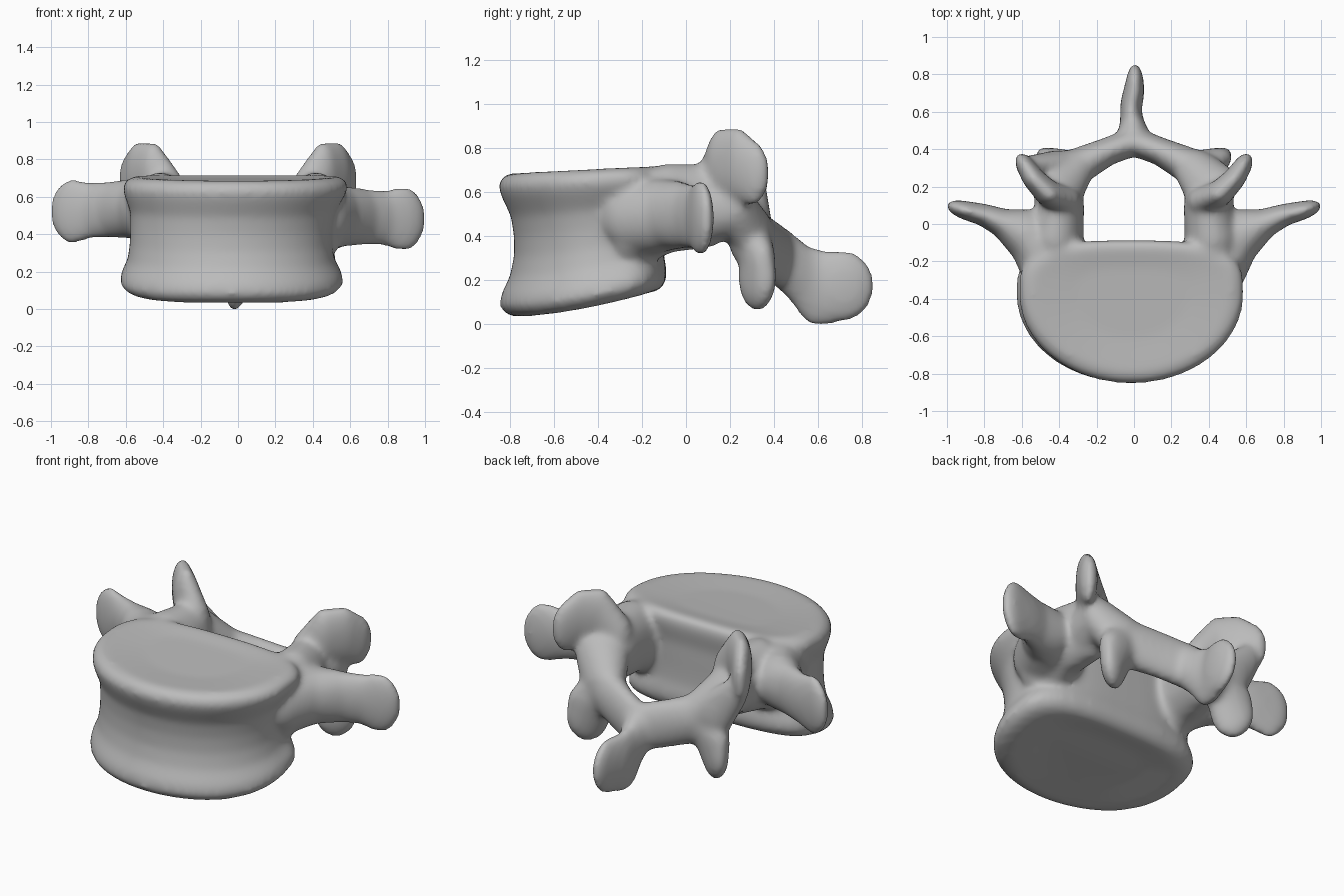
import bpy, bmesh, math
from mathutils import Matrix, Vector

cube = bpy.data.objects.get("Cube")
if cube:
    bpy.data.objects.remove(cube, do_unlink=True)

bone = bpy.data.materials.new("bone_grey")
bone.use_nodes = True
colour = (0.5, 0.5, 0.5, 1)
bone.diffuse_color = colour
bone.node_tree.nodes["Principled BSDF"].inputs["Base Color"].default_value = colour

bm = bmesh.new()


def add_body(sides=64):
    """Waisted drum with a round front, flatter back and dished end plates."""
    rings = [(0.03, 0.5), (0, 0.84), (0.02, 0.94), (0.08, 1), (0.16, 0.98), (0.28, 0.9),
             (0.42, 0.86), (0.56, 0.86), (0.7, 0.89), (0.84, 0.98), (0.91, 1.01),
             (0.97, 0.98), (1, 0.9), (0.975, 0.5)]
    loops = []
    for t, s in rings:
        loop = []
        waist = math.sin(math.pi * t) ** 2
        for i in range(sides):
            a = math.tau * i / sides
            c, d = math.cos(a), math.sin(a)
            if d > 0:  # squarer and less hollow at the back
                c = math.copysign(abs(c) ** 0.65, c)
                y = 0.285 * d ** 0.6 * (s + 0.1 * waist)
            else:
                y = 0.475 * d * s
            x = 0.595 * c * (s + 0.05 * waist) - 0.01 - 0.025 * (1 - t) - 0.015 * waist
            y -= 0.375
            low = 0.045 + 0.24 * max(0, y + 0.75) ** 1.5
            high = 0.70 + 0.05 * (y + 0.8)
            loop.append(bm.verts.new((x, y, low + (high - low) * t)))
        loops.append(loop)
    for a, b in zip(loops, loops[1:]):
        for i in range(sides):
            j = (i + 1) % sides
            bm.faces.new((a[i], a[j], b[j], b[i]))
    bm.faces.new(loops[0][::-1])
    bm.faces.new(loops[-1])


def add_chain(stations, side=1, lift=0):
    """Hull each neighbouring pair of ellipsoids: (centre, radii, yaw degrees)."""
    for pair in zip(stations, stations[1:]):
        part = bmesh.new()
        for centre, radii, yaw in pair:
            m = (Matrix.Translation(Vector(centre) + Vector((0, 0, lift)))
                 @ Matrix.Rotation(math.radians(yaw), 4, 'Z')
                 @ Matrix.Diagonal((*radii, 1)))
            bmesh.ops.create_icosphere(part, subdivisions=3, radius=1, matrix=m)
        for v in part.verts:
            v.co.x *= side
        hull = bmesh.ops.convex_hull(part, input=part.verts)
        spare = {g for g in hull["geom_interior"] + hull["geom_unused"]
                 if isinstance(g, bmesh.types.BMVert)}
        bmesh.ops.delete(part, geom=list(spare), context='VERTS')
        bmesh.ops.recalc_face_normals(part, faces=part.faces)
        temp = bpy.data.meshes.new("part")
        part.to_mesh(temp)
        part.free()
        bm.from_mesh(temp)
        bpy.data.meshes.remove(temp)


add_body()

pedicle = [((0.41, -0.26, 0.48), (0.17, 0.12, 0.22), 0),
           ((0.42, -0.08, 0.54), (0.15, 0.12, 0.205), 0),
           ((0.39, 0.1, 0.55), (0.125, 0.12, 0.19), 0)]
transverse = [((0.47, -0.2, 0.5), (0.14, 0.2, 0.18), 0),
              ((0.57, -0.07, 0.51), (0.1, 0.15, 0.16), 5),
              ((0.69, 0.0, 0.505), (0.08, 0.08, 0.15), 15),
              ((0.79, 0.045, 0.5), (0.1, 0.06, 0.15), 18),
              ((0.885, 0.067, 0.495), (0.125, 0.05, 0.175), 18)]
superior = [((0.36, 0.12, 0.62), (0.08, 0.08, 0.15), 0),
            ((0.455, 0.16, 0.735), (0.085, 0.07, 0.17), 30),
            ((0.53, 0.235, 0.74), (0.09, 0.06, 0.17), 48),
            ((0.575, 0.3, 0.7), (0.09, 0.05, 0.15), 60)]
pars = [((0.41, 0.1, 0.53), (0.12, 0.1, 0.15), 0),
        ((0.41, 0.2, 0.54), (0.15, 0.1, 0.13), 30),
        ((0.34, 0.3, 0.43), (0.15, 0.095, 0.12), -15)]
inferior = [((0.33, 0.3, 0.4), (0.14, 0.09, 0.1), 0),
            ((0.4, 0.325, 0.3), (0.13, 0.075, 0.13), 20),
            ((0.42, 0.325, 0.22), (0.12, 0.065, 0.15), 35)]
lamina = [((0.32, 0.3, 0.4), (0.14, 0.1, 0.14), -20),
          ((0.15, 0.385, 0.35), (0.1, 0.075, 0.14), -20),
          ((0, 0.44, 0.31), (0.09, 0.075, 0.14), 0)]
spinous = [((0, 0.44, 0.31), (0.1, 0.07, 0.14), 0),
           ((-0.01, 0.53, 0.23), (0.065, 0.09, 0.145), 0),
           ((-0.02, 0.61, 0.175), (0.055, 0.13, 0.175), 0),
           ((0.005, 0.72, 0.187), (0.05, 0.14, 0.162), 0)]
web = [((0.54, 0.31, 0.6), (0.07, 0.06, 0.1), 0),
       ((0.4, 0.325, 0.44), (0.13, 0.07, 0.12), 0)]

for side in (1, -1):
    for chain in (pedicle, superior, pars, inferior, lamina):
        add_chain(chain, side)
    add_chain(transverse, side, 0 if side > 0 else 0.04)
add_chain(spinous)
add_chain(web, -1)  # right side only: bridges the two joint processes

mesh = bpy.data.meshes.new("vertebra")
bm.to_mesh(mesh)
bm.free()
mesh.materials.append(bone)
vertebra = bpy.data.objects.new("vertebra", mesh)
bpy.context.collection.objects.link(vertebra)

# Fuse the parts into one skin and soften the joins
remesh = vertebra.modifiers.new("fuse", 'REMESH')
remesh.mode = 'VOXEL'
remesh.voxel_size = 0.016
soften = vertebra.modifiers.new("soften", 'SMOOTH')
soften.factor = 0.5
soften.iterations = 16
bpy.context.view_layer.objects.active = vertebra
vertebra.select_set(True)
for name in ("fuse", "soften"):
    bpy.ops.object.modifier_apply(modifier=name)

# Centre the model and stand it on the floor
verts = vertebra.data.vertices
lo = [min(v.co[k] for v in verts) for k in range(3)]
hi = [max(v.co[k] for v in verts) for k in range(3)]
base = Vector(((lo[0] + hi[0]) / 2, (lo[1] + hi[1]) / 2, lo[2]))
for v in verts:
    v.co -= base
bpy.ops.object.shade_smooth()
